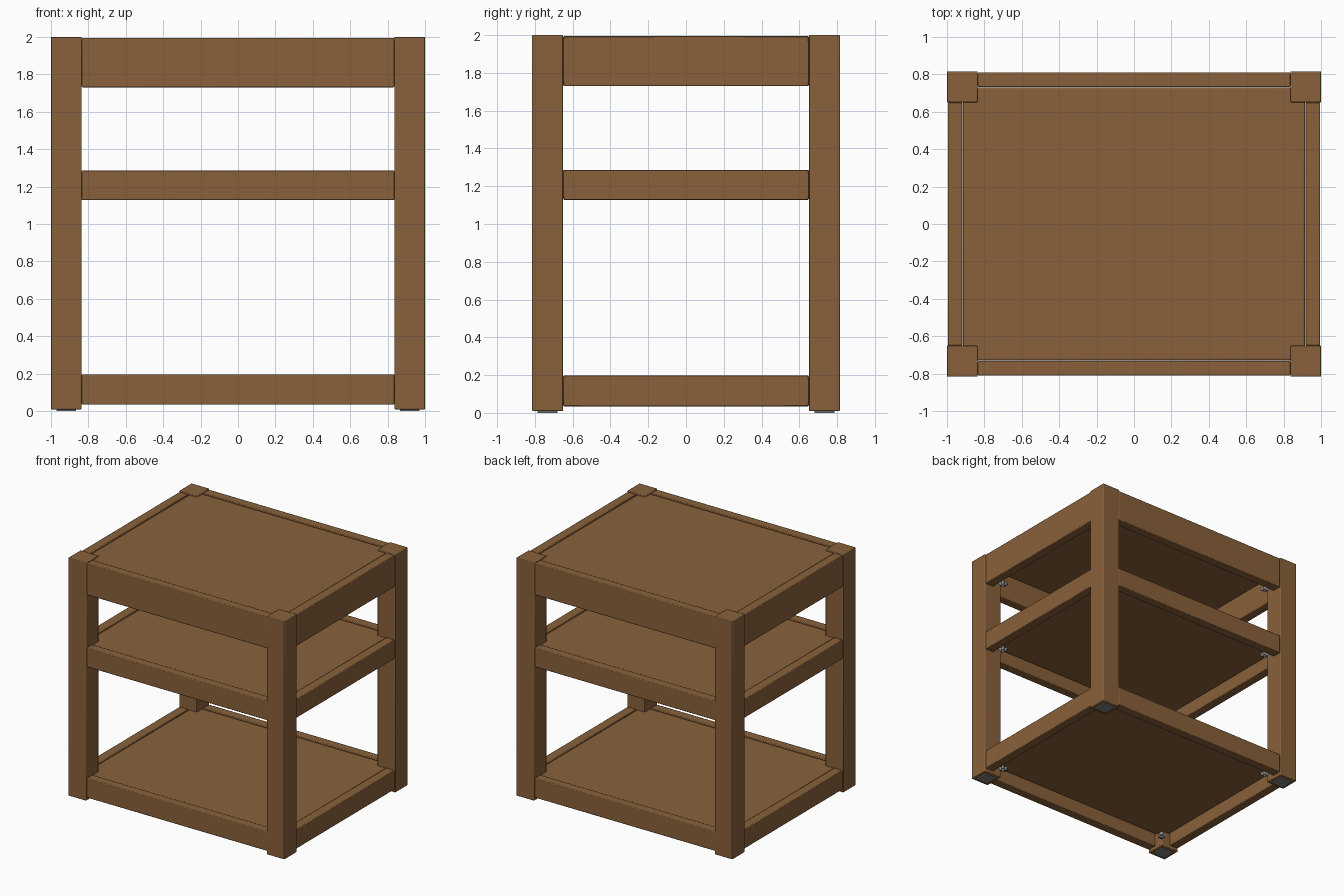
import bpy
import math
from mathutils import Vector

cube = bpy.data.objects.get("Cube")
if cube:
    bpy.data.objects.remove(cube, do_unlink=True)


def material(name, rgb):
    mat = bpy.data.materials.new(name)
    mat.use_nodes = True
    mat.diffuse_color = (*rgb, 1)
    mat.node_tree.nodes["Principled BSDF"].inputs["Base Color"].default_value = (*rgb, 1)
    return mat


wood = material("brown wood", (0.25, 0.12, 0.043))
metal = material("grey metal", (0.22, 0.22, 0.23))


def finish(obj, name, mat, bevel):
    obj.name = name
    obj.data.materials.append(mat)
    if bevel:
        mod = obj.modifiers.new("soft edges", 'BEVEL')
        mod.width = bevel
        mod.segments = 2
    bpy.ops.object.shade_smooth_by_angle(angle=math.radians(40))
    return obj


def box(name, low, high, mat, bevel=0.005):
    low, high = Vector(low), Vector(high)
    bpy.ops.mesh.primitive_cube_add(size=1, location=(low + high) / 2)
    obj = bpy.context.object
    obj.scale = high - low
    bpy.ops.object.transform_apply(location=False, rotation=False, scale=True)
    return finish(obj, name, mat, bevel)


def bolt_part(name, centre, direction, radius, length, sides):
    bpy.ops.mesh.primitive_cylinder_add(vertices=sides, radius=radius, depth=length, location=centre)
    obj = bpy.context.object
    obj.rotation_euler = direction.to_track_quat('Z', 'Y').to_euler()
    return finish(obj, name, metal, 0)


W, D = 1.0, 0.815        # outer half width and half depth
LEG = 0.165              # leg thickness
INX, INY = W - LEG, D - LEG
RAIL, INSET = 0.077, 0.006
# each tier: rail bottom, rail top
tiers = {"lower": (0.035, 0.197), "middle": (1.128, 1.287), "top": (1.73, 1.994)}

# Legs with foot pads
for sx, side in ((-1, "right"), (1, "left")):
    for sy, end in ((-1, "front"), (1, "back")):
        cx, cy = sx * (W - LEG / 2), sy * (D - LEG / 2)
        h = LEG / 2
        box(f"{end}_{side}_leg", (cx - h, cy - h, 0.01), (cx + h, cy + h, 2), wood)
        box(f"{end}_{side}_foot_pad", (cx - 0.053, cy - 0.053, 0), (cx + 0.053, cy + 0.053, 0.015), metal, 0)

        # Diagonal bolts at the inner corner of the leg, under each shelf
        inward = Vector((-sx, -sy, 0)).normalized()
        corner = Vector((sx * INX, sy * INY, 0))
        for tier, (z0, z1) in tiers.items():
            base = corner + Vector((0, 0, z0 + 0.055))
            bolt_part(f"{tier}_{end}_{side}_bolt", base + inward * 0.015, inward, 0.016, 0.07, 12)
            bolt_part(f"{tier}_{end}_{side}_nut", base + inward * 0.018, inward, 0.03, 0.022, 6)

# Rails and panels of each tier
for tier, (z0, z1) in tiers.items():
    for s, end, side in ((-1, "front", "right"), (1, "back", "left")):
        ys = sorted((s * (D - INSET), s * (D - INSET - RAIL)))
        xs = sorted((s * (W - INSET), s * (W - INSET - RAIL)))
        box(f"{tier}_{end}_rail", (-INX, ys[0], z0), (INX, ys[1], z1), wood)
        box(f"{tier}_{side}_rail", (xs[0], -INY, z0), (xs[1], INY, z1), wood)
    px, py = W - INSET - RAIL - 0.003, D - INSET - RAIL - 0.003
    box(f"{tier}_panel", (-px, -py, z1 - 0.055), (px, py, z1 - 0.005), wood, 0.01)
